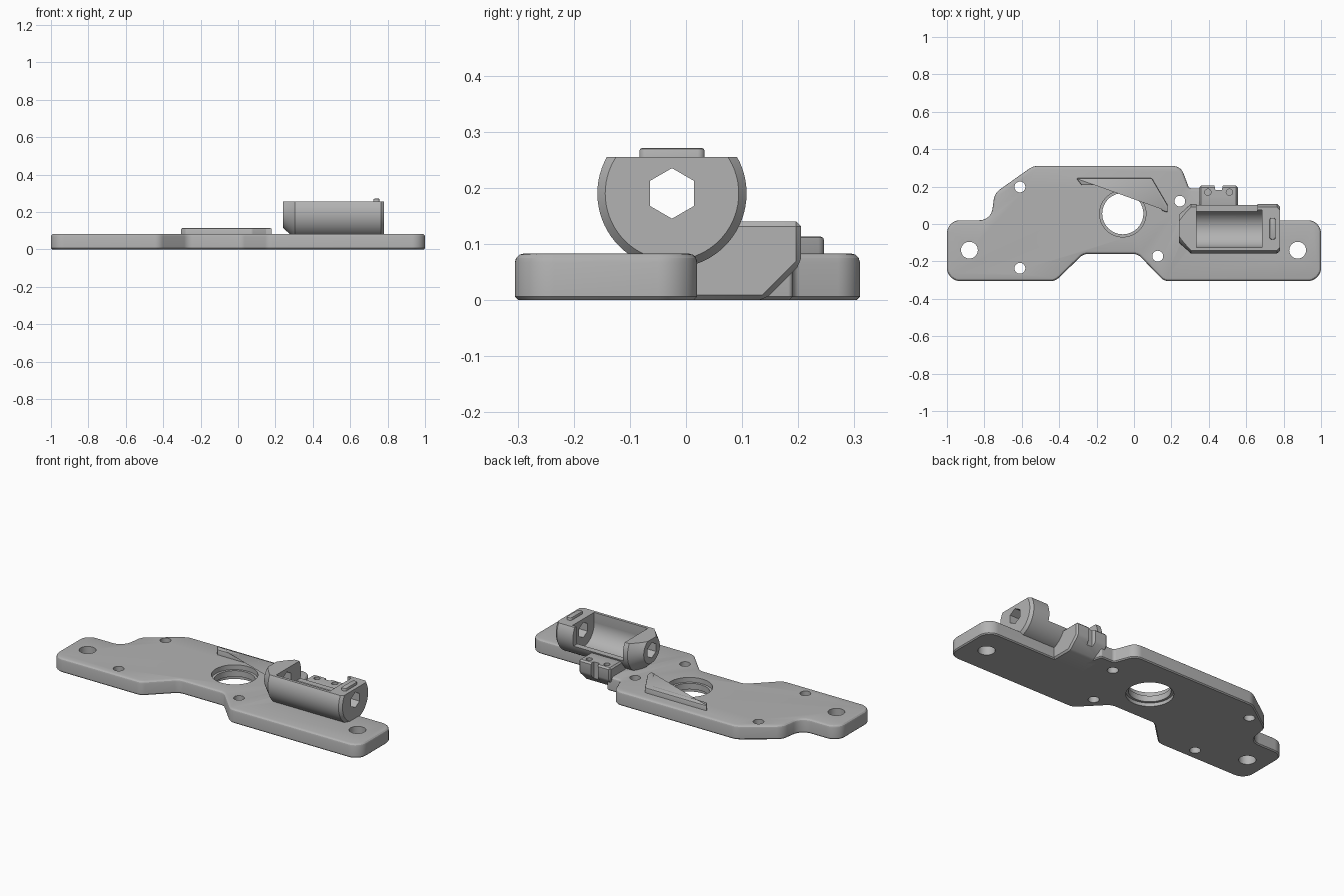
import bpy, bmesh, math
from mathutils import Vector

cube = bpy.data.objects.get("Cube")
if cube:
    bpy.data.objects.remove(cube, do_unlink=True)

grey = bpy.data.materials.new("mid_grey")
grey.use_nodes = True
COLOUR = (0.45, 0.45, 0.45, 1)
grey.diffuse_color = COLOUR
grey.node_tree.nodes["Principled BSDF"].inputs["Base Color"].default_value = COLOUR


def make(name, bm):
    bmesh.ops.recalc_face_normals(bm, faces=bm.faces)
    mesh = bpy.data.meshes.new(name)
    bm.to_mesh(mesh)
    bm.free()
    obj = bpy.data.objects.new(name, mesh)
    bpy.context.collection.objects.link(obj)
    mesh.materials.append(grey)
    return obj


def fillet(corners, steps=8):
    """Round each (x, y, radius) corner of an outline."""
    out = []
    for i, (x, y, r) in enumerate(corners):
        p = Vector((x, y))
        a = (Vector(corners[i - 1][:2]) - p).normalized()
        b = (Vector(corners[(i + 1) % len(corners)][:2]) - p).normalized()
        half = a.angle(b) / 2
        centre = p + (a + b).normalized() * r / math.sin(half)
        reach = r / math.tan(half)
        start, end = p + a * reach - centre, p + b * reach - centre
        for s in range(steps + 1):
            v = start.lerp(end, s / steps).normalized() * r
            out.append(tuple(centre + v))
    return out


def prism(name, outline, low, high, axis="Z", top=0, bottom=0, segments=3):
    """Extrude an outline along an axis, with optional softened rims."""
    bm = bmesh.new()
    place = (lambda a, b, c: (c, a, b)) if axis == "X" else (lambda a, b, c: (a, b, c))
    rings = [[bm.verts.new(place(a, b, c)) for a, b in outline] for c in (low, high)]
    n = len(outline)
    caps = [bm.faces.new(ring) for ring in rings]
    for i in range(n):
        j = (i + 1) % n
        bm.faces.new((rings[0][i], rings[0][j], rings[1][j], rings[1][i]))
    bmesh.ops.recalc_face_normals(bm, faces=bm.faces)
    rims = [list(cap.edges) for cap in caps]
    for edges, width, seg in ((rims[1], top, segments), (rims[0], bottom, 1)):
        if width:
            bmesh.ops.bevel(bm, geom=edges, offset=width, segments=seg,
                            profile=0.5, affect="EDGES")
    return make(name, bm)


def circle(x, y, r, n=40, turn=0.0):
    return [(x + r * math.cos(turn + math.tau * i / n),
             y + r * math.sin(turn + math.tau * i / n)) for i in range(n)]


def box(x0, x1, y0, y1, z0, z1):
    return prism("cutter", [(x0, y0), (x1, y0), (x1, y1), (x0, y1)], z0, z1)


def apply_modifier(obj, mod):
    bpy.context.view_layer.objects.active = obj
    bpy.ops.object.modifier_apply(modifier=mod.name)


def cut(obj, *cutters):
    for cutter in cutters:
        mod = obj.modifiers.new("cut", "BOOLEAN")
        mod.operation, mod.solver, mod.object = "DIFFERENCE", "EXACT", cutter
        apply_modifier(obj, mod)
        bpy.data.objects.remove(cutter, do_unlink=True)


# Base plate with rounded upper rim
TOP = 0.083
plate = prism("base_plate", fillet([
    (-1, -0.305, 0.07), (-0.42, -0.305, 0.06), (-0.27, -0.16, 0.06),
    (0.02, -0.16, 0.06), (0.16, -0.305, 0.06), (1, -0.305, 0.07),
    (1, 0.02, 0.07), (0.42, 0.02, 0.01), (0.38, 0.19, 0.01),
    (0.295, 0.19, 0.02), (0.25, 0.31, 0.06), (-0.54, 0.31, 0.08),
    (-0.745, 0.165, 0.08), (-0.765, 0.02, 0.07), (-1, 0.02, 0.07)]),
    0, TOP, top=0.016, bottom=0.006)

# Mounting holes and the large lipped opening
for x, y, r in ((-0.88, -0.14, 0.045), (0.875, -0.14, 0.045), (-0.61, 0.198, 0.029),
                (-0.61, -0.237, 0.029), (0.245, 0.122, 0.029), (0.127, -0.172, 0.029)):
    cut(plate, prism("cutter", circle(x, y, r, 32), -0.1, 0.2))
for r, low, high in ((0.11, -0.1, 0.2), (0.124, 0.055, 0.2), (0.124, -0.1, 0.02)):
    cut(plate, prism("cutter", circle(-0.06, 0.055, r, 64), low, high))

# Bent guide rib
rib = prism("guide_rib", fillet([
    (-0.28, 0.208, 0.005), (0.075, 0.208, 0.02), (0.15, 0.072, 0.005),
    (0.18, 0.062, 0.005), (0.18, 0.1, 0.01), (0.095, 0.246, 0.02),
    (-0.31, 0.246, 0.005)], 4), TOP - 0.01, 0.113, top=0.006, segments=2)

# Round holder: turned body with a tapered left end
CY, CZ, N = -0.025, 0.19, 72
bm = bmesh.new()
rings = [[bm.verts.new((x, y, z)) for y, z in circle(CY, CZ, r, N)]
         for x, r in ((0.24, 0.075), (0.305, 0.133), (0.764, 0.133), (0.78, 0.119))]
for a, b in zip(rings, rings[1:]):
    for i in range(N):
        j = (i + 1) % N
        bm.faces.new((a[i], a[j], b[j], b[i]))
bm.faces.new(rings[0])
bm.faces.new(rings[-1])
holder = make("round_holder", bm)

# Flat top, inner trough, low rear wall and hexagonal shaft hole
cut(holder,
    box(0.1, 0.9, -0.3, 0.3, 0.255, 0.5),
    prism("cutter", circle(CY, CZ, 0.1, 64), 0.335, 0.685, axis="X"),
    box(0.335, 0.685, CY - 0.0995, CY + 0.0995, CZ, 0.4),
    box(0.335, 0.66, 0.04, 0.3, 0.15, 0.4),
    prism("cutter", circle(CY, CZ, 0.045, 6, math.pi / 6), 0.1, 0.9, axis="X"))

# Small raised tab on the holder's end block
tab = prism("top_tab", fillet([
    (0.725, -0.083, 0.012), (0.757, -0.083, 0.012),
    (0.757, 0.033, 0.012), (0.725, 0.033, 0.012)], 4), 0.245, 0.271,
    top=0.005, segments=2)

# Rear bracket with sloped underside, notch and screw holes
bracket = prism("rear_bracket", [
    (0.0, 0), (0.14, 0), (0.205, 0.065), (0.205, 0.14), (0.07, 0.14), (0.0, 0.08)],
    0.35, 0.555, axis="X")
mod = bracket.modifiers.new("soft", "BEVEL")
mod.width, mod.segments = 0.009, 1
apply_modifier(bracket, mod)
cut(bracket, prism("cutter", [(0.435, 0.183), (0.47, 0.183), (0.485, 0.25), (0.42, 0.25)],
                   -0.1, 0.3))
for x in (0.395, 0.51):
    cut(bracket, prism("cutter", circle(x, 0.17, 0.017, 24), 0.1, 0.3))

# Smooth curved surfaces, keep the edges crisp
for obj in (plate, rib, holder, tab, bracket):
    bpy.ops.object.select_all(action="DESELECT")
    obj.select_set(True)
    bpy.context.view_layer.objects.active = obj
    bpy.ops.object.shade_smooth_by_angle(angle=math.radians(28))
